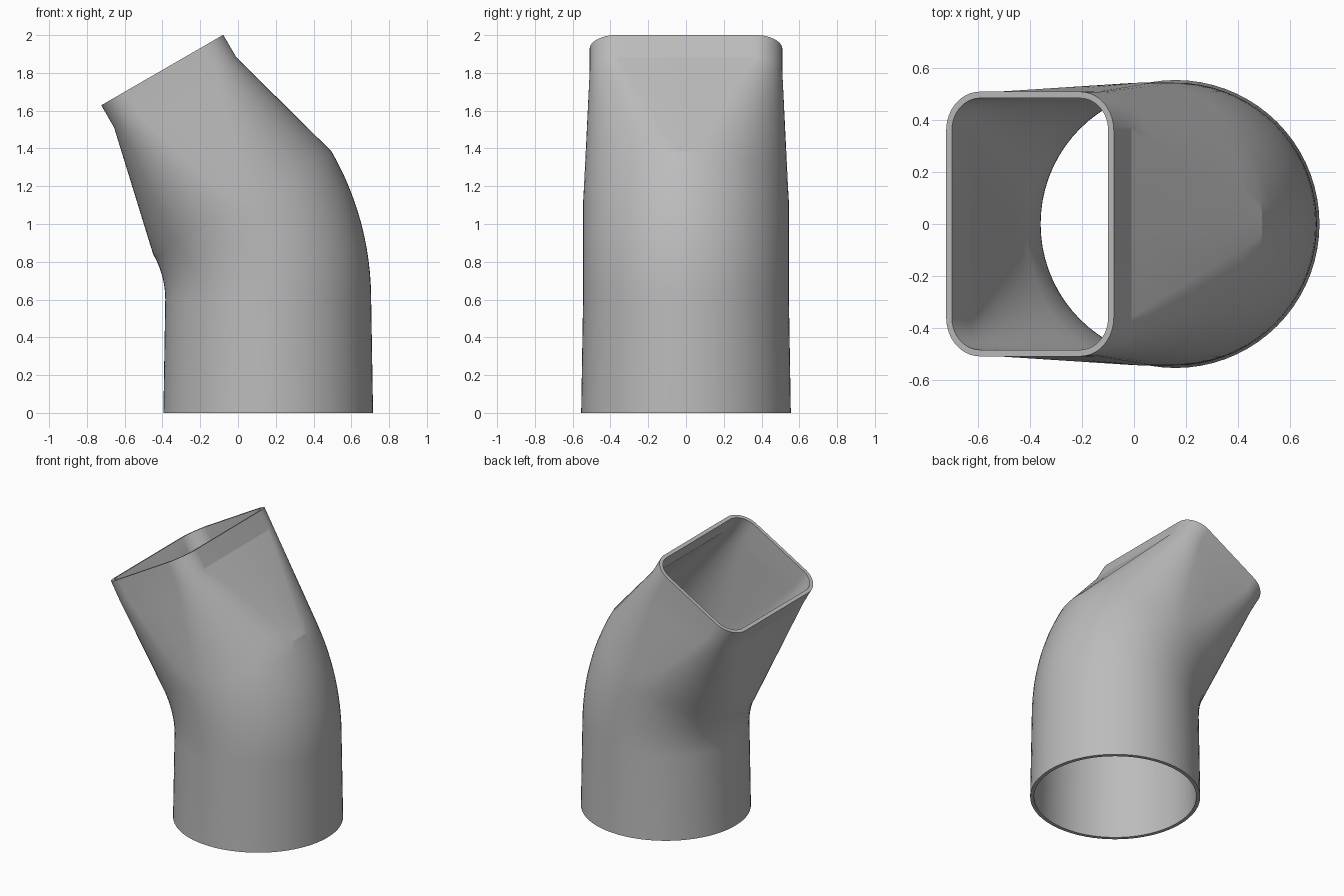
import bpy
import bmesh
from math import sin, cos, radians
from mathutils import Vector

cube = bpy.data.objects.get("Cube")
if cube:
    bpy.data.objects.remove(cube, do_unlink=True)

# Main dimensions
WALL = 0.025
BASE_X, BASE_R, PIPE_R = 0.16, 0.555, 0.545
BEND_Z, BEND_R, BEND = 0.6, 1.025, radians(30)
PIVOT_X = BASE_X - BEND_R
MOUTH_U, MOUTH_V, CORNER_R = 0.373, 0.51, 0.15
MOUTH_CENTRE = Vector((-0.401, 0, 1.815))
COLLAR = 0.136
CORNER_STEPS, FLAT_STEPS, BEND_STEPS, LOFT_STEPS = 16, 2, 12, 8
FLAT_ANGLE = 5  # half the round arc that meets each flat side


def circle(radius):
    """Round section, with columns matching the rounded rectangle."""
    points = []
    for q in range(4):
        start, end = 90 * q + FLAT_ANGLE, 90 * q + 90 - FLAT_ANGLE
        angles = [start + (end - start) * i / CORNER_STEPS for i in range(CORNER_STEPS + 1)]
        angles += [end + 2 * FLAT_ANGLE * i / FLAT_STEPS for i in range(1, FLAT_STEPS)]
        points += [Vector((cos(radians(a)), sin(radians(a)))) * radius for a in angles]
    return points


def rounded_rectangle(inset):
    corners = []
    r = CORNER_R - inset
    for q, (su, sv) in enumerate(((1, 1), (-1, 1), (-1, -1), (1, -1))):
        centre = Vector((su * (MOUTH_U - CORNER_R), sv * (MOUTH_V - CORNER_R)))
        corners.append([centre + r * Vector((cos(a), sin(a))) for a in
                        (radians(90 * (q + i / CORNER_STEPS)) for i in range(CORNER_STEPS + 1))])
    points = []
    for q, corner in enumerate(corners):
        following = corners[(q + 1) % 4][0]
        points += corner
        points += [corner[-1].lerp(following, i / FLAT_STEPS) for i in range(1, FLAT_STEPS)]
    return points


def place(section, centre, tilt):
    across = Vector((cos(tilt), 0, sin(tilt)))
    return [centre + across * p.x + Vector((0, p.y, 0)) for p in section]


def wall_rings(inset):
    """Rings from the round foot, round the bend, to the rectangular mouth."""
    pipe = circle(PIPE_R - inset)
    rings = [place(circle(BASE_R - inset), Vector((BASE_X, 0, 0)), 0)]
    for i in range(BEND_STEPS + 1):
        a = BEND * i / BEND_STEPS
        centre = Vector((PIVOT_X + BEND_R * cos(a), 0, BEND_Z + BEND_R * sin(a)))
        rings.append(place(pipe, centre, a))
    axis = Vector((-sin(BEND), 0, cos(BEND)))
    mouth = rounded_rectangle(inset)
    collar = place(mouth, MOUTH_CENTRE - axis * COLLAR, BEND)
    last = rings[-1]
    for i in range(1, LOFT_STEPS + 1):
        rings.append([p.lerp(q, i / LOFT_STEPS) for p, q in zip(last, collar)])
    rings.append(place(mouth, MOUTH_CENTRE, BEND))
    return rings


# Closed shell: up the outside, over the mouth rim, down the inside, over the foot rim
bm = bmesh.new()
loops = [[bm.verts.new(p) for p in ring]
         for ring in wall_rings(0) + wall_rings(WALL)[::-1]]
for low, high in zip(loops, loops[1:] + loops[:1]):
    for i in range(len(low)):
        j = (i + 1) % len(low)
        bm.faces.new((low[i], low[j], high[j], high[i]))
bmesh.ops.recalc_face_normals(bm, faces=bm.faces)
mesh = bpy.data.meshes.new("duct_adapter")
bm.to_mesh(mesh)
bm.free()

# Plain grey finish
grey = bpy.data.materials.new("plain_grey")
grey.use_nodes = True
colour = (0.5, 0.5, 0.5, 1)
grey.diffuse_color = colour
grey.node_tree.nodes["Principled BSDF"].inputs["Base Color"].default_value = colour
mesh.materials.append(grey)

duct = bpy.data.objects.new("duct_adapter", mesh)
bpy.context.collection.objects.link(duct)
bpy.context.view_layer.objects.active = duct
duct.select_set(True)
bpy.ops.object.shade_smooth_by_angle(angle=radians(12))
